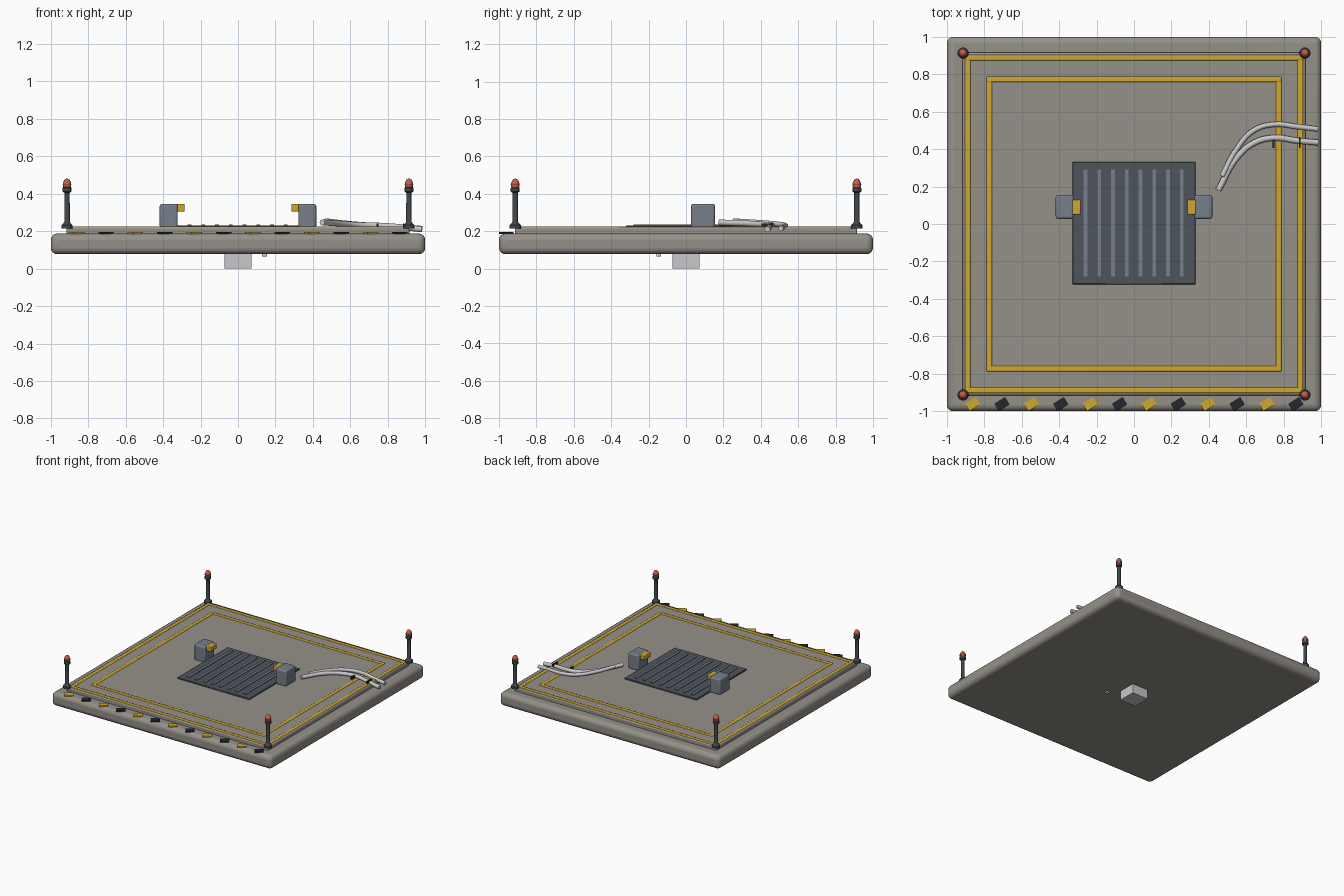
import bpy, math
from mathutils import Vector

cube = bpy.data.objects.get("Cube")
if cube:
    bpy.data.objects.remove(cube, do_unlink=True)


def material(name, r, g, b):
    m = bpy.data.materials.new(name)
    m.use_nodes = True
    m.diffuse_color = (r, g, b, 1)
    m.node_tree.nodes["Principled BSDF"].inputs["Base Color"].default_value = (r, g, b, 1)
    return m


CONCRETE = material("concrete", 0.30, 0.28, 0.25)
YELLOW = material("safety yellow", 0.62, 0.39, 0.03)
BLACK = material("hazard black", 0.015, 0.022, 0.025)
GUNMETAL = material("gunmetal", 0.075, 0.09, 0.105)
STEEL = material("blue grey steel", 0.18, 0.21, 0.26)
POST = material("post grey", 0.05, 0.06, 0.07)
RED = material("lamp red", 0.62, 0.10, 0.06)
CABLE = material("cable grey", 0.58, 0.58, 0.60)
PALE = material("pale grey", 0.58, 0.58, 0.60)


def finish(ob, name, mat, smooth=True):
    ob.name = name
    ob.data.materials.append(mat)
    if smooth:
        bpy.ops.object.select_all(action='DESELECT')
        ob.select_set(True)
        bpy.context.view_layer.objects.active = ob
        bpy.ops.object.shade_smooth_by_angle(angle=math.radians(35))
    return ob


def box(name, mat, x, y, z, bevel=0, segments=3, turn=0):
    """Box from (low, high) ranges on each axis, with an optional rounded edge."""
    size = [r[1] - r[0] for r in (x, y, z)]
    mid = [(r[0] + r[1]) / 2 for r in (x, y, z)]
    bpy.ops.mesh.primitive_cube_add(size=1, location=mid, rotation=(0, 0, turn))
    ob = bpy.context.object
    ob.scale = size
    bpy.ops.object.transform_apply(location=False, rotation=False, scale=True)
    if bevel:
        mod = ob.modifiers.new("rounded edges", 'BEVEL')
        mod.width = bevel
        mod.segments = segments
        mod.limit_method = 'ANGLE'
    return finish(ob, name, mat, bool(bevel))


def lathe(name, mat, profile, x, y, sides=20):
    """Turned part from (radius, height) points, closed at both ends."""
    verts, faces = [], []
    for r, z in profile:
        for i in range(sides):
            a = math.tau * i / sides
            verts.append((r * math.cos(a), r * math.sin(a), z))
    for k in range(len(profile) - 1):
        for i in range(sides):
            j = (i + 1) % sides
            faces.append((k * sides + i, k * sides + j, (k + 1) * sides + j, (k + 1) * sides + i))
    faces.append(tuple(reversed(range(sides))))
    faces.append(tuple(range(len(verts) - sides, len(verts))))
    me = bpy.data.meshes.new(name)
    me.from_pydata(verts, [], faces)
    ob = bpy.data.objects.new(name, me)
    ob.location = (x, y, 0)
    bpy.context.collection.objects.link(ob)
    return finish(ob, name, mat)


def tube(name, mat, points, radius):
    cu = bpy.data.curves.new(name, 'CURVE')
    cu.dimensions = '3D'
    cu.bevel_depth = radius
    cu.bevel_resolution = 3
    cu.use_fill_caps = True
    cu.resolution_u = 8
    sp = cu.splines.new('BEZIER')
    sp.bezier_points.add(len(points) - 1)
    for bp, p in zip(sp.bezier_points, points):
        bp.co = Vector(p)
        bp.handle_left_type = bp.handle_right_type = 'AUTO'
    ob = bpy.data.objects.new(name, cu)
    bpy.context.collection.objects.link(ob)
    cu.materials.append(mat)


# Slab and raised deck
box("base_slab", CONCRETE, (-1, 1), (-1, 1), (0.077, 0.188), 0.035, 4)
box("deck_plate", CONCRETE, (-0.915, 0.915), (-0.915, 0.915), (0.18, 0.22), 0.008, 2)

# Two square outlines of yellow edging
for ring, d, w in (("outer", 0.888, 0.015), ("inner", 0.773, 0.015)):
    for s, end in ((-1, "low"), (1, "high")):
        across = (s * d - w, s * d + w)
        along = (-d - w, d + w)
        box(f"{ring}_edging_x_{end}", YELLOW, along, across, (0.205, 0.225), 0.006, 2)
        box(f"{ring}_edging_y_{end}", YELLOW, across, (-d, d), (0.205, 0.224), 0.006, 2)

# Hazard dashes along the front lip
for i in range(12):
    x = -0.862 + i * 0.157
    box(f"hazard_dash_{i + 1}", BLACK if i % 2 else YELLOW,
        (x - 0.034, x + 0.034), (-0.985, -0.938), (0.184, 0.195), turn=math.radians(32))

# Central grate with raised slats
box("grate_plate", GUNMETAL, (-0.328, 0.328), (-0.322, 0.332), (0.21, 0.23), 0.003, 1)
for i in range(8):
    x = -0.259 + i * 0.0735
    box(f"grate_slat_{i + 1}", STEEL, (x - 0.01, x + 0.01), (-0.28, 0.292), (0.225, 0.236))

# Clamp blocks with yellow jaws on both sides of the grate
for s, side in ((1, "left"), (-1, "right")):
    box(f"clamp_block_{side}", STEEL, sorted((s * 0.322, s * 0.418)),
        (0.027, 0.155), (0.215, 0.346), 0.012)
    box(f"clamp_jaw_{side}", YELLOW, sorted((s * 0.285, s * 0.33)),
        (0.05, 0.132), (0.305, 0.346), 0.005, 2)

# Corner lamp posts
post_profile = [(0.03, 0.215), (0.03, 0.232), (0.02, 0.242), (0.015, 0.25), (0.014, 0.405),
                (0.024, 0.412), (0.024, 0.432), (0.018, 0.437)]
lamp_profile = [(0.019, 0.43), (0.022, 0.44), (0.022, 0.455), (0.018, 0.468),
                (0.011, 0.478), (0.003, 0.481)]
for sx in (-1, 1):
    for sy in (-1, 1):
        tag = ("front" if sy < 0 else "back") + ("_left" if sx > 0 else "_right")
        x, y = sx * 0.913, sy * 0.913
        lathe(f"lamp_post_{tag}", POST, post_profile, x, y)
        lathe(f"lamp_{tag}", RED, lamp_profile, x, y)
        lathe(f"lamp_band_{tag}", POST, [(0.024, 0.446), (0.024, 0.45)], x, y)

# Cables running off the left edge, held by clips
tube("cable_front", CABLE, [(0.45, 0.18, 0.247), (0.55, 0.355, 0.24), (0.645, 0.435, 0.233),
                            (0.75, 0.46, 0.23), (0.87, 0.445, 0.222), (0.983, 0.435, 0.21)], 0.016)
tube("cable_back", CABLE, [(0.47, 0.255, 0.255), (0.545, 0.395, 0.246), (0.64, 0.5, 0.237),
                           (0.75, 0.532, 0.23), (0.87, 0.52, 0.222), (0.983, 0.507, 0.215)], 0.014)
for x, y in ((0.745, 0.435), (0.885, 0.435)):
    box("cable_clip", BLACK, (x - 0.005, x + 0.005), (y - 0.03, y + 0.03), (0.215, 0.242))

# Underside connector and small peg
box("underside_block", PALE, (-0.073, 0.073), (-0.073, 0.073), (0, 0.085))
box("underside_peg", PALE, (0.128, 0.154), (-0.157, -0.133), (0.064, 0.085))
